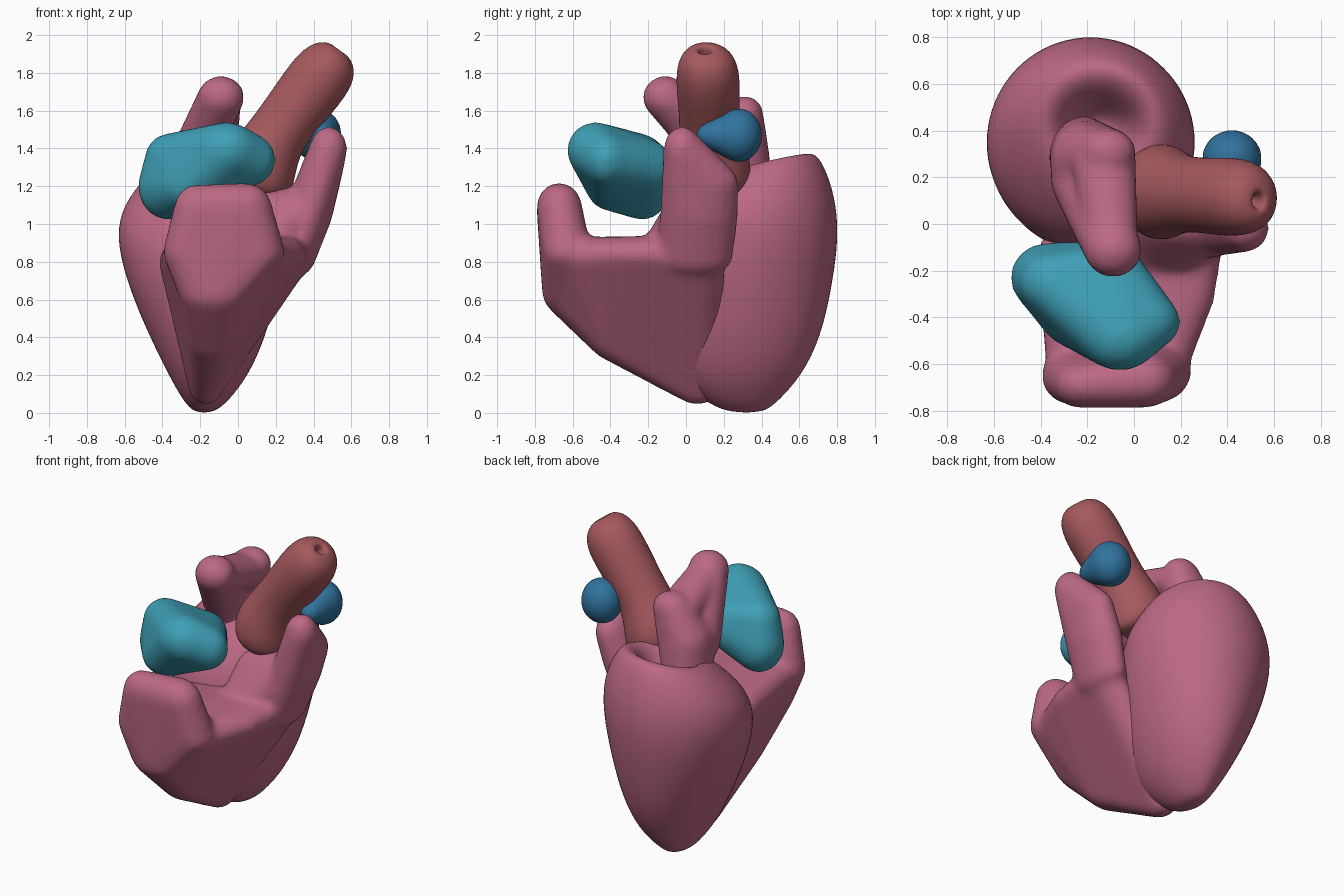
import bpy, bmesh, math
from mathutils import Vector, Euler


def material(name, col):
    m = bpy.data.materials.new(name)
    m.diffuse_color = (*col, 1)
    return m


ROSE = material("rose", (0.50, 0.14, 0.23))
RED = material("red", (0.38, 0.10, 0.11))
TEAL = material("teal", (0.05, 0.35, 0.47))
BLUE = material("blue", (0.03, 0.17, 0.34))


def finish(name, bm, mat):
    bmesh.ops.recalc_face_normals(bm, faces=bm.faces)
    for f in bm.faces:
        f.smooth = True
    me = bpy.data.meshes.new(name)
    bm.to_mesh(me)
    bm.free()
    me.materials.append(mat)
    ob = bpy.data.objects.new(name, me)
    bpy.context.collection.objects.link(ob)
    return ob


def sphere_points():
    bm = bmesh.new()
    bmesh.ops.create_icosphere(bm, subdivisions=3, radius=1)
    pts = [v.co.copy() for v in bm.verts]
    bm.free()
    return pts


SPHERE = sphere_points()


def blob(name, groups, mat, soften=10):
    """Hull each group of ellipsoids (x, y, z, rx, ry, rz), fuse and soften."""
    bm = bmesh.new()
    for group in groups:
        hull = bmesh.new()
        for x, y, z, rx, ry, rz in group:
            for p in SPHERE:
                hull.verts.new((x + rx * p.x, y + ry * p.y, z + rz * p.z))
        bmesh.ops.convex_hull(hull, input=hull.verts[:])
        loose = [v for v in hull.verts if not v.link_faces]
        bmesh.ops.delete(hull, geom=loose, context="VERTS")
        bmesh.ops.recalc_face_normals(hull, faces=hull.faces)
        tmp = bpy.data.meshes.new("tmp")
        hull.to_mesh(tmp)
        hull.free()
        bm.from_mesh(tmp)
        bpy.data.meshes.remove(tmp)
    ob = finish(name, bm, mat)
    rem = ob.modifiers.new("fuse", "REMESH")
    rem.mode, rem.voxel_size, rem.use_smooth_shade = "VOXEL", 0.02, True
    sm = ob.modifiers.new("soften", "SMOOTH")
    sm.factor, sm.iterations = 0.5, soften
    return ob


def loft(name, rings, mat, n=20):
    """Skin ellipses (x, y, z, rx, ry, tilt about x, tilt about y in degrees)."""
    bm = bmesh.new()
    loops = []
    for x, y, z, rx, ry, tx, ty in rings:
        rot = Euler((math.radians(tx), math.radians(ty), 0)).to_matrix()
        loops.append([bm.verts.new(Vector((x, y, z)) + rot @ Vector(
            (rx * math.cos(a), ry * math.sin(a), 0)))
            for a in (2 * math.pi * i / n for i in range(n))])
    for a, b in zip(loops, loops[1:]):
        for i in range(n):
            bm.faces.new((a[i], a[(i + 1) % n], b[(i + 1) % n], b[i]))
    bm.faces.new(loops[0])
    bm.faces.new(loops[-1])
    ob = finish(name, bm, mat)
    sub = ob.modifiers.new("subdivide", "SUBSURF")
    sub.levels = sub.render_levels = 2
    return ob


# Left ventricle: pointed cup with a sunken top
loft("left_ventricle", [
    (-0.18, 0.32, 0.00, 0.05, 0.09, 0, 0),
    (-0.17, 0.29, 0.06, 0.12, 0.20, 0, 0),
    (-0.155, 0.28, 0.20, 0.215, 0.34, 0, 0),
    (-0.16, 0.30, 0.40, 0.31, 0.42, 0, 0),
    (-0.18, 0.32, 0.65, 0.40, 0.46, 2, 0),
    (-0.19, 0.345, 0.90, 0.46, 0.475, 5, 0),
    (-0.18, 0.36, 1.08, 0.45, 0.44, 9, -2),
    (-0.17, 0.38, 1.22, 0.37, 0.37, 13, -4),
    (-0.15, 0.42, 1.325, 0.27, 0.27, 14, -4),
    (-0.15, 0.42, 1.31, 0.19, 0.17, 12, -4),
    (-0.15, 0.40, 1.20, 0.13, 0.11, 8, 0),
    (-0.15, 0.40, 1.14, 0.06, 0.05, 0, 0)], ROSE)

# Right ventricle: body, raised front wall, outflow horn, floor near the aorta
blob("right_ventricle", [
    [(-0.17, 0.06, 0.14, 0.09, 0.12, 0.10), (-0.13, -0.40, 0.39, 0.14, 0.11, 0.11),
     (-0.13, -0.64, 0.60, 0.17, 0.10, 0.09), (-0.28, -0.58, 0.83, 0.10, 0.12, 0.10),
     (0.12, -0.58, 0.83, 0.12, 0.12, 0.10), (0.23, -0.30, 0.84, 0.12, 0.12, 0.09),
     (0.30, 0.05, 0.84, 0.10, 0.16, 0.10), (-0.32, -0.15, 0.80, 0.10, 0.12, 0.10)],
    [(-0.23, -0.69, 1.08, 0.11, 0.10, 0.13), (0.04, -0.67, 1.09, 0.14, 0.12, 0.13),
     (-0.28, -0.65, 0.85, 0.12, 0.12, 0.10), (0.12, -0.63, 0.85, 0.13, 0.13, 0.10),
     (-0.13, -0.65, 0.62, 0.18, 0.11, 0.09)],
    [(0.48, -0.02, 1.40, 0.10, 0.10, 0.12), (0.43, 0.10, 1.22, 0.11, 0.18, 0.12),
     (0.37, 0.07, 1.05, 0.13, 0.21, 0.12), (0.30, 0.05, 0.82, 0.11, 0.20, 0.10)],
    [(0.12, 0.02, 1.06, 0.12, 0.12, 0.11), (0.34, 0.03, 1.08, 0.12, 0.14, 0.12),
     (0.10, -0.10, 0.85, 0.15, 0.15, 0.10)]], ROSE, 14)

# Left atrium: column with a forward-leaning finger and a rear knob
blob("left_atrium", [
    [(-0.23, 0.30, 1.10, 0.14, 0.17, 0.14), (-0.22, 0.28, 1.38, 0.14, 0.16, 0.14),
     (-0.11, 0.31, 1.58, 0.12, 0.10, 0.10)],
    [(-0.24, 0.20, 1.35, 0.12, 0.15, 0.14), (-0.09, -0.11, 1.67, 0.125, 0.12, 0.115)],
    [(-0.09, -0.11, 1.66, 0.11, 0.11, 0.10), (-0.13, 0.27, 1.54, 0.14, 0.12, 0.11)],
], ROSE)

# Right atrium: cushion at the front
blob("right_atrium", [[
    (-0.37, -0.23, 1.20, 0.16, 0.15, 0.18), (-0.36, -0.25, 1.36, 0.13, 0.13, 0.12),
    (-0.09, -0.19, 1.30, 0.12, 0.12, 0.14), (0.06, -0.42, 1.34, 0.14, 0.12, 0.14),
    (-0.06, -0.48, 1.39, 0.17, 0.15, 0.15), (-0.25, -0.40, 1.20, 0.15, 0.13, 0.13)]], TEAL)

# Aorta: bulbous root, waist and slanted tube with a pinhole at its end
loft("aorta", [
    (0.09, 0.13, 1.15, 0.12, 0.13, 0, 15),
    (0.10, 0.135, 1.20, 0.19, 0.20, 0, 18),
    (0.12, 0.14, 1.32, 0.20, 0.215, 0, 25),
    (0.20, 0.13, 1.47, 0.155, 0.16, 0, 32),
    (0.33, 0.12, 1.64, 0.165, 0.165, 0, 36),
    (0.46, 0.115, 1.81, 0.175, 0.175, 0, 36),
    (0.525, 0.11, 1.90, 0.125, 0.13, 0, 36),
    (0.54, 0.10, 1.93, 0.04, 0.05, 0, 36),
    (0.53, 0.10, 1.91, 0.025, 0.03, 0, 36),
    (0.49, 0.10, 1.86, 0.02, 0.025, 0, 36)], RED)

# Pulmonary artery stub
blob("pulmonary_artery", [[
    (0.42, 0.28, 1.47, 0.13, 0.125, 0.145), (0.45, 0.14, 1.47, 0.07, 0.09, 0.07)]], BLUE, 6)
